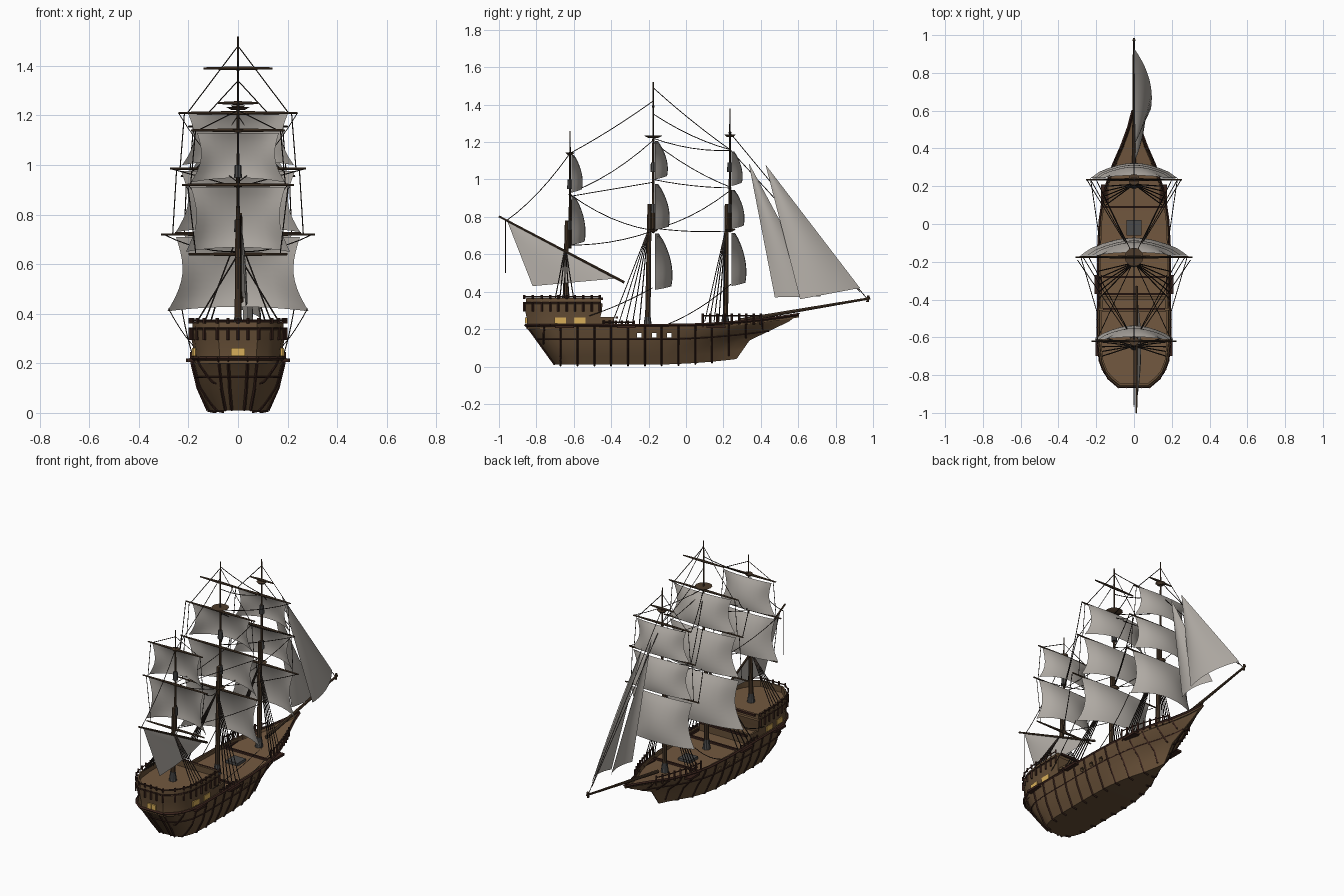
import bpy, bmesh, math
from mathutils import Vector, Matrix

cube = bpy.data.objects.get("Cube")
if cube:
    bpy.data.objects.remove(cube)

def material(name, *rgb):
    m = bpy.data.materials.new(name)
    m.use_nodes = True
    m.diffuse_color = (*rgb, 1)
    m.node_tree.nodes["Principled BSDF"].inputs["Base Color"].default_value = (*rgb, 1)
    return m

HULL = material("hull wood", .13, .076, .037)
DECK = material("deck wood", .17, .098, .05)
SPAR = material("spar wood", .075, .045, .025)
TRIM = material("dark trim", .04, .016, .011)
ROPE = material("dark rope", .03, .022, .018)
SAIL = material("sail canvas", .45, .42, .385)
IRON = material("grey iron", .07, .07, .07)
GLASS = material("amber window", .68, .42, .1)
made = []

def finish(name, bm, *mats):
    bmesh.ops.recalc_face_normals(bm, faces=bm.faces[:])
    me = bpy.data.meshes.new(name)
    bm.to_mesh(me)
    ob = bpy.data.objects.new(name, me)
    bpy.context.collection.objects.link(ob)
    for m in mats:
        me.materials.append(m)
    made.append(ob)
    return ob

def rod(bm, a, b, r1, r2=None, sides=8):
    a, b = Vector(a), Vector(b)
    m = Matrix.Translation((a + b) / 2) @ (b - a).to_track_quat('Z', 'Y').to_matrix().to_4x4()
    bmesh.ops.create_cone(bm, cap_ends=True, segments=sides, radius1=r1,
                          radius2=r1 if r2 is None else r2, depth=(b - a).length, matrix=m)

def tube(bm, pts, r):
    for a, b in zip(pts, pts[1:]):
        rod(bm, a, b, r, sides=4)

def rope(bm, a, b, sag=0, r=.0022):
    a, b, n = Vector(a), Vector(b), 6 if sag else 1
    tube(bm, [a.lerp(b, k / n) - Vector((0, 0, 4 * sag * k / n * (1 - k / n))) for k in range(n + 1)], r)

def box(bm, c, s):
    bmesh.ops.create_cube(bm, size=1, matrix=Matrix.Translation(c) @ Matrix.Diagonal((*s, 1)))

def lookup(table, k):
    for p, q in zip(table, table[1:]):
        if k <= q[0]:
            return [u + (v - u) * (k - p[0]) / (q[0] - p[0]) for u, v in zip(p, q)]
    return table[-1]

# Hull form: level, height, stern y, bow y, half width; and plan shape along the length
LEVELS = [(0, .01, -.70, .27, .12), (1, .10, -.765, .34, .16),
          (2, .19, -.83, .55, .182), (3, .225, -.86, .61, .188)]
PLAN = [(0, .42), (.025, .66), (.05, .82), (.09, .94), (.16, 1), (.3, 1), (.48, 1), (.6, .95),
        (.66, .88), (.73, .76), (.8, .58), (.87, .34), (.94, .14), (1, .02)]
TS = [p[0] for p in PLAN]

def hull_pt(f, t, side, off=0):
    _, z, ys, yb, w = lookup(LEVELS, f)
    z += (.03 + .01 * f) * max(0, t * 2 - 1) ** 2
    return Vector((side * (w * lookup(PLAN, t)[1] + off), ys + (yb - ys) * t - (off if t < .05 else 0), z))

def t_of(y, f=3):
    _, _, ys, yb, _ = lookup(LEVELS, f)
    return (y - ys) / (yb - ys)

def ring(f, ts):
    return [hull_pt(f, t, 1) for t in ts] + [hull_pt(f, t, -1) for t in reversed(ts)]

def loft(name, rings):
    bm = bmesh.new()
    vs = [[bm.verts.new(p) for p in r] for r in rings]
    m = len(rings[0])
    for a, b in zip(vs, vs[1:]):
        for j in range(m):
            bm.faces.new((a[j], a[(j + 1) % m], b[(j + 1) % m], b[j]))
    for index, r in enumerate((vs[0], vs[-1])):
        for i in range(m // 2 - 1):
            bm.faces.new((r[i], r[i + 1], r[m - 2 - i], r[m - 1 - i])).material_index = index
    return finish(name, bm, HULL, DECK)

# Hull with low bulwark, sunken main deck and gun ports cut straight through
rings = [ring(k / 2, TS) for k in range(7)]
rings += [[Vector((p.x * .94, p.y * .99, p.z - drop)) for p in rings[6]] for drop in (0, .022)]
hull = loft("hull", rings)
bm = bmesh.new()
for y in (-.25, -.17, -.09):
    box(bm, (0, y, .167), (1, .024, .022))
cutter = finish("port_cutter", bm, HULL)
made.remove(cutter)
cutter.hide_render = True
mod = hull.modifiers.new("ports", 'BOOLEAN')
mod.operation, mod.object, mod.solver = 'DIFFERENCE', cutter, 'EXACT'
bpy.context.view_layer.objects.active = hull
bpy.ops.object.modifier_apply(modifier="ports")
bpy.data.objects.remove(cutter)

# Stern castle in two steps: height and outline scale of each level
for name, y_end, levels in (
        ("quarter_deck", -.37, [(.2, .94), (.265, .94), (.265, .88), (.255, .88)]),
        ("poop", -.45, [(.2, .96), (.25, .95), (.3, 1), (.335, 1.02), (.34, .98), (.367, .97), (.367, .92), (.33, .92)])):
    ts = [t for t in TS if t < t_of(y_end)] + [t_of(y_end)]
    mid = (y_end - .86) / 2
    loft(name, [[Vector((p.x * k, mid + (p.y - mid) * k, z)) for p in ring(3, ts)] for z, k in levels])

# Upright ribs, transom ribs and wales
bm = bmesh.new()
for s in (1, -1):
    for i in range(14):
        y = -.76 + i * .09
        pts = [hull_pt(f / 4, t_of(y, f / 4), s, .002) for f in range(12) if .01 < t_of(y, f / 4) < .95]
        tube(bm, [pts[0] - Vector((s * .03, 0, .006))] + pts, .0055)
    for k in (.5, 1):
        tube(bm, [Vector((p.x * k, p.y - .001, p.z)) for p in (hull_pt(f / 2, 0, s) for f in range(7))], .006)
    for f, r in ((1.5, .004), (2.85, .008)):
        line = [hull_pt(f, t, s, .002) for t in TS]
        tube(bm, [Vector((0, line[0].y, line[0].z))] + line, r)
finish("ribs_and_wales", bm, TRIM)

# Railings, beams and shroud channels
bm = bmesh.new()
for s in (1, -1):
    for y0, y1, posts, rails, step, k in ((-.86, -.46, ((.295, .345), (.36, .383)), (.34, .373), .04, 1.01),
                                          (-.44, -.28, ((.215, .245),), (.238,), .03, .97),
                                          (.09, .4, ((.225, .283),), (.272,), .035, .97)):
        n = int((y1 - y0) / step)
        line = [hull_pt(3, t_of(y0 + (y1 - y0) * i / n), s, .004) for i in range(n + 1)]
        if y0 == -.86:
            line = [Vector((s * x, -.864, 0)) for x in (0, .04)] + line
        line = [Vector((p.x * k, p.y, 0)) for p in line]
        for p in line:
            for z0, z1 in posts:
                rod(bm, p + Vector((0, 0, z0)), p + Vector((0, 0, z1)), .0065, sides=4)
        for z in rails:
            tube(bm, [p + Vector((0, 0, z)) for p in line], .004)
    for y, x in ((-.32, .19), (-.65, .185), (.16, .155)):
        box(bm, (s * x, y, .212), (.04, .1, .014))
for y, z in ((-.37, .262), (-.45, .362), (-.28, .21), (.09, .215)):
    box(bm, (0, y, z), (.33, .012, .012))
finish("railings", bm, TRIM)

# Windows
bm = bmesh.new()
for s in (1, -1):
    box(bm, (s * .015, -.856, .245), (.028, .0095, .032))
    for x, y in ((.176, -.672), (.18, -.568)):
        box(bm, (s * x, y, .246), (.0095, .06, .032))
finish("windows", bm, GLASS)

# Deck fittings
bm = bmesh.new()
box(bm, (0, -.02, .212), (.08, .08, .02))
for y, z in ((-.645, .345), (-.205, .225), (.21, .235)):
    rod(bm, (0, y, z - .02), (0, y, z + .04), .024, .016, 10)
finish("hatch_and_mast_collars", bm, IRON)

def sheet(bm, fn, n=10):
    grid = [[bm.verts.new(fn(i / n, j / n)) for i in range(n + 1)] for j in range(n + 1)]
    for a, b in zip(grid, grid[1:]):
        for i in range(n):
            bm.faces.new((a[i], a[i + 1], b[i + 1], b[i]))

def square_sail(bm, y, z1, z0, w1, w0, bulge):
    def point(u, v):
        u = u * 2 - 1
        w = (w1 + (w0 - w1) * v) * (1 - .16 * math.sin(math.pi * v))
        belly = math.sin(math.pi * (.04 + .6 * v)) ** .7 * (1 - u * u) ** .8
        return u * w, y + .008 + bulge * belly, z1 + (z0 - z1) * v + .018 * v ** 3 * (1 - u * u)
    sheet(bm, point)

# Masts: lower y, upper y, deck z, doubling z, top z, shroud half width, shroud feet y and z,
# yards (z, half width), sails (top z, bottom z, top and bottom half width, bulge), tops
MASTS = {
    "mizzen": (-.645, -.62, .32, .78, 1.26, .17, -.70, -.60, .36, [(1.14, .19), (.92, .225), (.64, .2)],
               [(1.13, .93, .165, .19, .06), (.91, .65, .19, .21, .075)], [(1.145, .025)]),
    "main": (-.205, -.175, .2, .87, 1.52, .19, -.40, -.25, .22, [(1.39, .14), (1.21, .24), (.985, .275), (.72, .31)],
             [(1.205, 1, .2, .225, .07), (.975, .73, .23, .25, .08), (.71, .41, .25, .285, .095)],
             [(1.235, .05), (.735, .03)]),
    "fore": (.21, .235, .2, .87, 1.38, .15, .10, .20, .24, [(1.25, .08), (1.155, .2), (.955, .23), (.725, .255)],
             [(1.15, .965, .17, .195, .06), (.945, .735, .195, .21, .07), (.715, .43, .215, .23, .08)],
             [(1.24, .03), (.735, .03)])}
rig = bmesh.new()
for name, (y0, y1, zd, zm, zt, sw, f0, f1, zs, yards, sails, tops) in MASTS.items():
    spars, caps, cloth = bmesh.new(), bmesh.new(), bmesh.new()
    rod(spars, (0, y0, zd), (0, (y0 * 2 + y1) / 3, zm), .015, .011, 10)
    rod(spars, (0, y1, zm - .15), (0, y1, zt), .009, .003)
    for z, r in tops:
        rod(spars, (0, y1, z - .014), (0, y1, z), r * .5, r, 12)
    for z in (zm - .02, zm + .2):
        rod(caps, (0, y1, z - .03), (0, y1, z + .02), .016, .013)
    for s in (1, -1):
        for z, w in yards:
            rod(spars, (0, y1, z), (s * w, y1, z), .008, .004)
        for i in range(5):
            rope(rig, (0, y0, yards[-1][0]), (s * sw, f0 + (f1 - f0) * i / 4, zs), r=.003)
        rope(rig, (0, y1, zt - .04), (s * yards[-3][1] * .85, y1, yards[-3][0]))
        for (z, w), (z2, w2) in zip(yards[-3:], yards[-2:]):
            rope(rig, (s * w * .9, y1, z), (s * w2 * .85, y1, z2))
    for spec in sails:
        square_sail(cloth, y1, *spec)
    finish(name + "_mast_and_yards", spars, SPAR)
    finish(name + "_mast_caps", caps, IRON)
    finish(name + "_square_sails", cloth, SAIL)

# Braces, sheets and stays
for s in (1, -1):
    for w, y, z, y2, z2, sag in (
            (.24, -.175, 1.21, -.62, .93, .03), (.27, -.175, .985, -.62, .91, 0), (.3, -.19, .72, -.63, .65, .02),
            (.2, -.62, .92, -.19, .73, .03), (.2, .235, 1.155, -.175, 1.22, .02), (.23, .235, .955, -.175, 1, .01),
            (.2, .235, .96, -.175, 1.2, .02), (.2, .235, .94, -.19, .73, .03), (.25, .235, .725, -.175, .74, .01)):
        rope(rig, (s * w, y, z), (0, y2, z2), sag)
    rope(rig, (s * .28, -.18, .42), (s * .18, -.52, .27), .01)
    rope(rig, (s * .23, .24, .44), (s * .18, -.1, .225), .02)
for a, b, sag in (((-.175, 1.49), (.235, 1.16), .01), ((-.175, 1.35), (.235, 1.16), .02),
                  ((-.175, 1.42), (-.62, 1.14), .01), ((-.62, 1.14), (-.96, .78), .03),
                  ((.235, 1.25), (.97, .36), 0), ((.235, 1.16), (.93, .4), 0), ((-.965, .78), (-.965, .5), 0)):
    rope(rig, (0, *a), (0, *b), sag)
finish("rigging", rig, ROPE)

# Bowsprit and slanting mizzen spar
bm = bmesh.new()
rod(bm, (0, .28, .245), (0, .985, .365), .011, .006)
rod(bm, (0, .97, .345), (0, .975, .38), .007)
rod(bm, (.012, -1, .803), (.015, -.33, .45), .005, .007)
finish("bowsprit_and_gaff", bm, SPAR)

# Triangular sails: head, two foot corners, bulge
for name, a, b, c, bulge in (
        ("lateen_sail", (.012, -.955, .775), (.03, -.82, .43), (.015, -.38, .47), .03),
        ("inner_jib", (.005, .335, 1.09), (.04, .475, .37), (.02, .72, .375), .06),
        ("outer_jib", (.005, .425, 1.08), (.09, .61, .36), (0, .93, .42), .07)):
    bm, (a, b, c) = bmesh.new(), map(Vector, (a, b, c))
    sheet(bm, lambda u, v: a.lerp(b.lerp(c, u), v) + Vector((bulge * 4 * u * (1 - u) * v * (1.2 - .7 * v), 0, 0)))
    bmesh.ops.remove_doubles(bm, verts=bm.verts[:], dist=.0001)
    finish(name, bm, SAIL)

# Smooth shading with sharp edges kept
for ob in made:
    ob.select_set(True)
bpy.ops.object.shade_smooth_by_angle(angle=math.radians(35))
